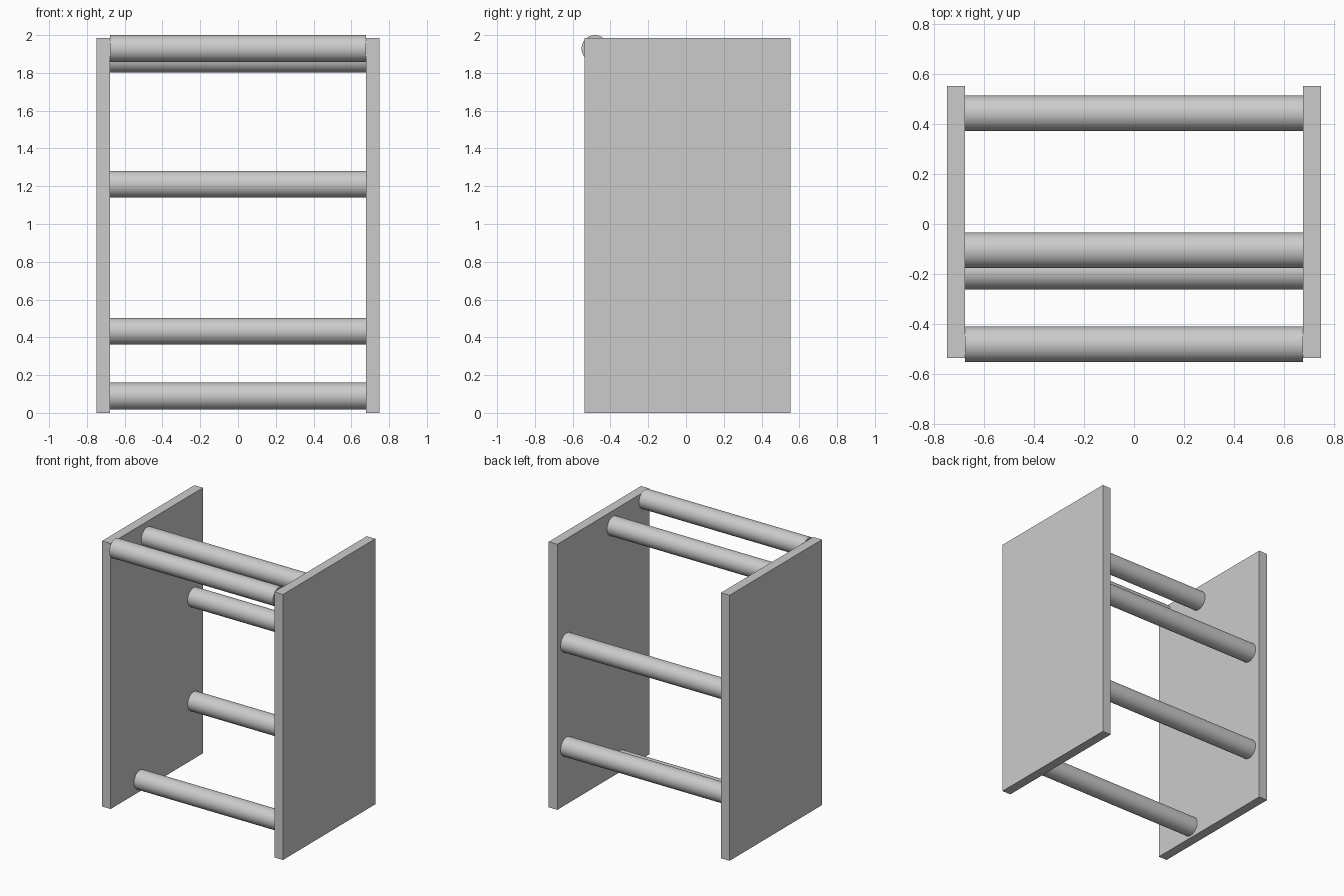
import bpy
import math

if "Cube" in bpy.data.objects:
    bpy.data.objects.remove(bpy.data.objects["Cube"], do_unlink=True)

# Single plain grey
grey = bpy.data.materials.new("light grey")
grey.use_nodes = True
color = (0.6, 0.6, 0.6, 1)
grey.diffuse_color = color
grey.node_tree.nodes["Principled BSDF"].inputs["Base Color"].default_value = color

INNER, OUTER = 0.677, 0.748      # side panel faces
FRONT, BACK, HEIGHT = -0.537, 0.553, 1.985
RADIUS = 0.071


def panel(name, side):
    bpy.ops.mesh.primitive_cube_add(
        size=1, location=(side * (INNER + OUTER) / 2, (FRONT + BACK) / 2, HEIGHT / 2))
    ob = bpy.context.object
    ob.name = name
    ob.scale = (OUTER - INNER, BACK - FRONT, HEIGHT)
    bpy.ops.object.transform_apply(location=False, rotation=False, scale=True)
    ob.data.materials.append(grey)


def rail(name, y, z):
    bpy.ops.mesh.primitive_cylinder_add(
        vertices=64, radius=RADIUS, depth=2 * INNER,
        location=(0, y, z), rotation=(0, math.pi / 2, 0))
    ob = bpy.context.object
    ob.name = name
    bpy.ops.object.shade_smooth_by_angle(angle=math.radians(30))
    ob.data.materials.append(grey)


# Side panels
panel("left_panel", 1)
panel("right_panel", -1)

# Round rails between the panels
rail("top_front_rail", -0.482, 1.929)
rail("top_middle_rail", -0.105, 1.872)
rail("back_upper_rail", 0.443, 1.21)
rail("back_lower_rail", 0.443, 0.432)
rail("bottom_rail", -0.191, 0.089)
